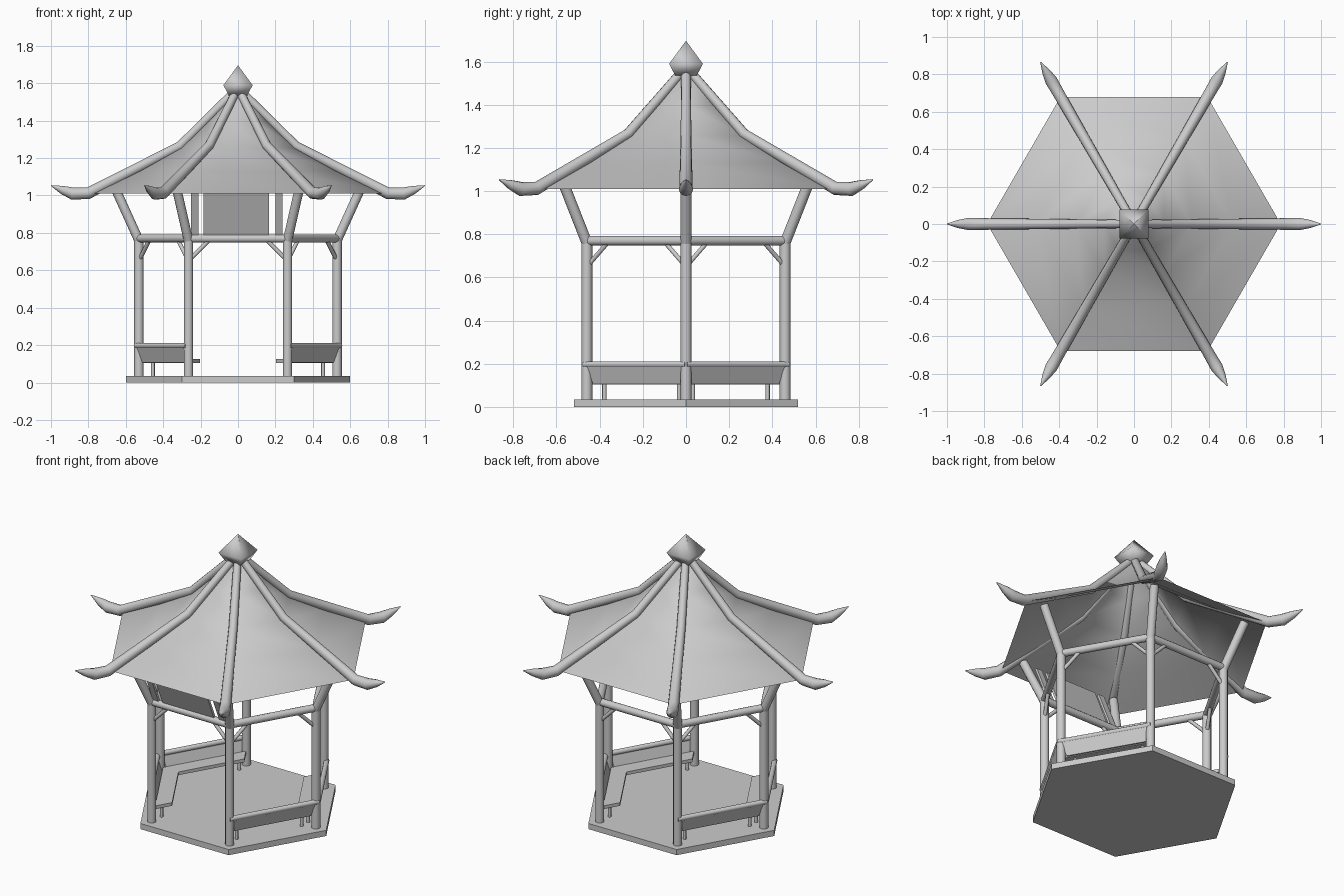
import bpy
import bmesh
from math import sin, cos, pi, radians
from mathutils import Vector

cube = bpy.data.objects.get("Cube")
if cube:
    bpy.data.objects.remove(cube, do_unlink=True)

mat = bpy.data.materials.new("stone_grey")
mat.use_nodes = True
GREY = (0.6, 0.6, 0.6, 1)
mat.diffuse_color = GREY
mat.node_tree.nodes["Principled BSDF"].inputs["Base Color"].default_value = GREY


def polar(az, r, z):
    a = radians(az)
    return Vector((r * cos(a), r * sin(a), z))


def loft(name, rings, smooth=None, caps=True):
    """Skin a list of equal-length closed rings; smooth is an edge angle."""
    bm = bmesh.new()
    rows = [[bm.verts.new(p) for p in ring] for ring in rings]
    n = len(rows[0])
    for a, b in zip(rows, rows[1:]):
        for i in range(n):
            j = (i + 1) % n
            bm.faces.new((a[i], a[j], b[j], b[i]))
    if caps:
        bm.faces.new(rows[0][::-1])
        bm.faces.new(rows[-1])
    bmesh.ops.recalc_face_normals(bm, faces=bm.faces[:])
    mesh = bpy.data.meshes.new(name)
    bm.to_mesh(mesh)
    bm.free()
    mesh.materials.append(mat)
    obj = bpy.data.objects.new(name, mesh)
    bpy.context.scene.collection.objects.link(obj)
    if smooth:
        bpy.ops.object.select_all(action="DESELECT")
        obj.select_set(True)
        bpy.context.view_layer.objects.active = obj
        bpy.ops.object.shade_smooth_by_angle(angle=radians(smooth))
    return obj


def tube(name, points, radii, sides=12):
    """Round bar along a path, with mitred bends."""
    rings = []
    last = len(points) - 1
    chord = (points[-1] - points[0]).normalized()
    side = chord.cross(Vector((0, 0, 1)))
    if side.length < 0.01:
        side = Vector((1, 0, 0))
    side.normalize()
    for i, (p, r) in enumerate(zip(points, radii)):
        before = (p - points[max(i - 1, 0)]).normalized()
        after = (points[min(i + 1, last)] - p).normalized()
        up = side.cross((before + after).normalized())
        rings.append([p + r * (side * cos(t) + up * sin(t))
                      for t in (2 * pi * k / sides for k in range(sides))])
    return loft(name, rings, 50)


def hexagon(r, z):
    return [polar(az, r, z) for az in range(0, 360, 60)]


# Floor slab
loft("floor", [hexagon(0.6, 0), hexagon(0.6, 0.035)])

# Roof shell, steep above and flatter at the eaves
loft("roof", [hexagon(r, z) for r, z in
              ((0.02, 1.55), (0.16, 1.4), (0.31, 1.255), (0.53, 1.13), (0.785, 1.01))],
     80, caps=False)

# Finial: square block tapering to a point
loft("finial", [[(sx * w, sy * w, z) for sx, sy in ((1, 1), (-1, 1), (-1, -1), (1, -1))]
                for w, z in ((0.05, 1.535), (0.078, 1.59), (0.001, 1.695))], 120)

POST_R = 0.53
ridge_path = ((0.03, 1.545, 0.022), (0.31, 1.265, 0.025), (0.8, 1.012, 0.031),
              (0.885, 1.01, 0.033), (0.94, 1.03, 0.022), (1.0, 1.053, 0.002))

for az in range(0, 360, 60):
    # Ridge bars with upturned horns
    tube("ridge", [polar(az, r, z) for r, z, _ in ridge_path], [w for _, _, w in ridge_path])
    # Posts, then struts leaning out under the eaves
    foot, knee = polar(az, POST_R, 0.0), polar(az, POST_R, 0.77)
    tube("post", [foot + Vector((0, 0, 0.03)), knee], [0.025] * 2)
    tube("strut", [knee - Vector((0, 0, 0.01)), polar(az, 0.655, 1.035)], [0.025] * 2)
    # Tie beam to the next post
    nxt = polar(az + 60, POST_R, 0.77)
    tube("tie_beam", [knee, nxt], [0.022] * 2)
    # Corner braces at both ends of the beam
    along = (nxt - knee).normalized()
    for start, way in ((knee, along), (nxt, -along)):
        tube("brace", [start - Vector((0, 0, 0.11)) + way * 0.01, start + way * 0.12],
             [0.011] * 2, 8)

# Benches on the four sides, leaving front and back open
for az in (0, 120, 180, 300):
    def between(name, section, inset=0):
        loft(name, [[polar(a, r, z) for r, z in section] for a in (az + inset, az + 60 - inset)])

    between("bench_seat", ((0.405, 0.105), (0.51, 0.105), (0.51, 0.125), (0.405, 0.125)))
    between("bench_back", ((0.5, 0.108), (0.512, 0.108), (0.543, 0.19), (0.53, 0.19)), 2.5)
    tube("bench_rail", [polar(az, 0.545, 0.197), polar(az + 60, 0.545, 0.197)], [0.015] * 2, 10)
    normal, tangent = polar(az + 30, 0.41, 0), polar(az + 120, 1, 0)
    for t in (-0.2, 0.2):
        leg = normal + tangent * t
        tube("bench_leg", [leg + Vector((0, 0, z)) for z in (0.03, 0.11)], [0.01] * 2, 8)

# Leaning front plaque and its two side slats
for name, x0, x1 in (("front_plaque", -0.185, 0.165),
                     ("right_slat", -0.25, -0.212), ("left_slat", 0.2, 0.238)):
    loft(name, [[(x, -0.468, 0.785), (x, -0.452, 0.785), (x, -0.558, 1.03), (x, -0.574, 1.03)]
                for x in (x0, x1)])
